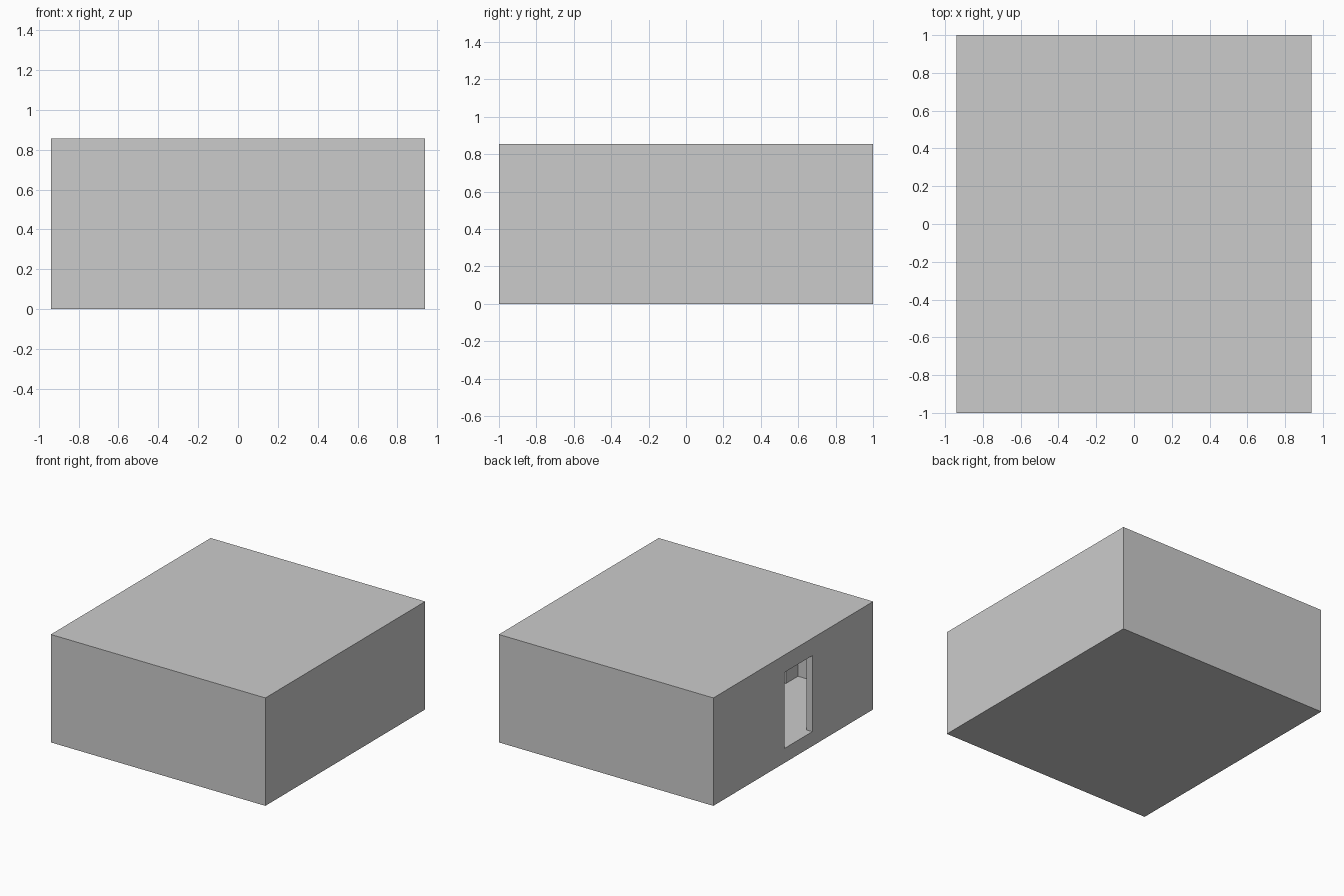
import bpy
import bmesh
from mathutils import Vector

if "Cube" in bpy.data.objects:
    bpy.data.objects.remove(bpy.data.objects["Cube"])

W, D, H = 0.94, 1.0, 0.855      # half width, half depth, full height
T = 0.05                        # wall thickness
FLOOR, CEIL, HEAD = 0.115, 0.84, 0.717


def box(name, lo, hi):
    """Axis-aligned box between two corners."""
    lo, hi = Vector(lo), Vector(hi)
    bm = bmesh.new()
    bmesh.ops.create_cube(bm, size=1)
    bmesh.ops.scale(bm, vec=hi - lo, verts=bm.verts)
    bmesh.ops.translate(bm, vec=(lo + hi) / 2, verts=bm.verts)
    mesh = bpy.data.meshes.new(name)
    bm.to_mesh(mesh)
    bm.free()
    obj = bpy.data.objects.new(name, mesh)
    bpy.context.collection.objects.link(obj)
    return obj


def cut(target, cutter):
    """Subtract a hidden cutter from the target."""
    cutter.hide_render = True
    cutter.display_type = 'WIRE'
    mod = target.modifiers.new(cutter.name, 'BOOLEAN')
    mod.operation = 'DIFFERENCE'
    mod.solver = 'EXACT'
    mod.object = cutter


# Outer shell: walls, floor and flat roof around one hollow space
shell = box("building_shell", (-W, -D, 0), (W, D, H))
cut(shell, box("room_cutter", (-W + T, -D + T, FLOOR), (W - T, D - T, CEIL)))

# Doorway through the left wall
cut(shell, box("entrance_cutter", (-W - 0.1, -0.238, FLOOR), (-W + 0.1, 0.112, HEAD)))

# Inner dividing wall with its own doorway
partition = box("partition_wall", (-0.316, -D + T, FLOOR), (-0.266, D - T, CEIL))
cut(partition, box("inner_door_cutter", (-0.4, -0.80, FLOOR - 0.05), (-0.2, -0.45, HEAD)))
